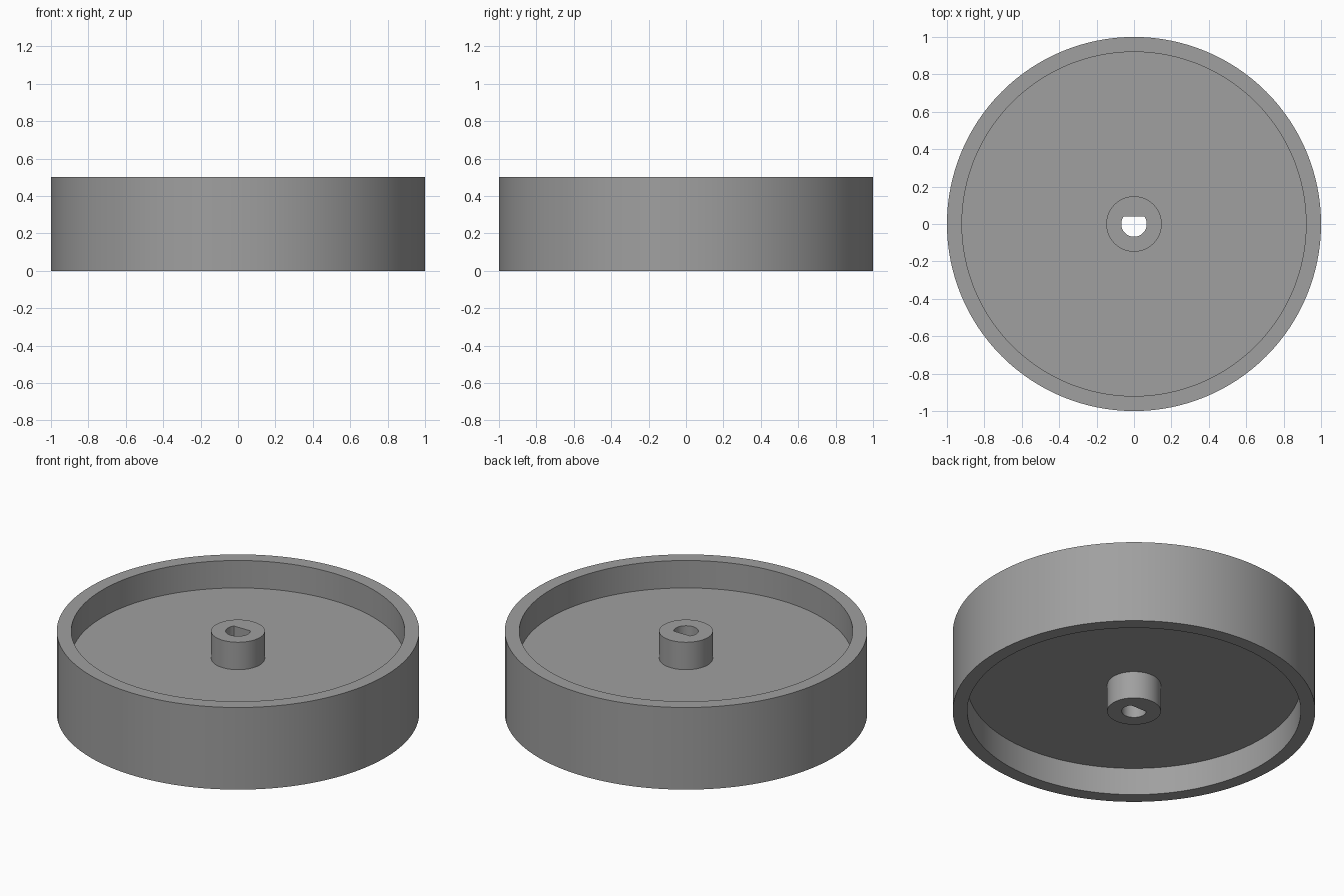
import bpy, bmesh, math

if "Cube" in bpy.data.objects:
    bpy.data.objects.remove(bpy.data.objects["Cube"])

SEGMENTS = 128
HEIGHT = 0.5
RIM_R, RIM_INNER_R = 1.0, 0.92
HUB_R, BORE_R, BORE_FLAT_Y = 0.148, 0.068, 0.04
WEB_LOW, WEB_HIGH = 0.167, 0.333

# Closed cross-section (radius, z): bore, hub, recessed web and rim
profile = [
    (BORE_R, 0), (HUB_R, 0), (HUB_R, WEB_LOW), (RIM_INNER_R, WEB_LOW),
    (RIM_INNER_R, 0), (RIM_R, 0), (RIM_R, HEIGHT), (RIM_INNER_R, HEIGHT),
    (RIM_INNER_R, WEB_HIGH), (HUB_R, WEB_HIGH), (HUB_R, HEIGHT), (BORE_R, HEIGHT),
]

bm = bmesh.new()
rings = []
for r, z in profile:
    ring = []
    for i in range(SEGMENTS):
        a = 2 * math.pi * i / SEGMENTS
        x, y = r * math.cos(a), r * math.sin(a)
        if r == BORE_R:
            y = min(y, BORE_FLAT_Y)  # flat side of the D-shaped shaft hole
        ring.append(bm.verts.new((x, y, z)))
    rings.append(ring)

# Skin neighbouring rings, closing the section back to the bore
for k, lower in enumerate(rings):
    upper = rings[(k + 1) % len(rings)]
    for i in range(SEGMENTS):
        j = (i + 1) % SEGMENTS
        bm.faces.new((lower[i], lower[j], upper[j], upper[i]))
bmesh.ops.recalc_face_normals(bm, faces=bm.faces)

mesh = bpy.data.meshes.new("wheel")
bm.to_mesh(mesh)
bm.free()
wheel = bpy.data.objects.new("wheel", mesh)
bpy.context.collection.objects.link(wheel)

# Plain grey material
grey = bpy.data.materials.new("grey")
grey.diffuse_color = (0.35, 0.35, 0.35, 1)
grey.use_nodes = True
grey.node_tree.nodes["Principled BSDF"].inputs["Base Color"].default_value = grey.diffuse_color
mesh.materials.append(grey)

# Smooth curved walls, sharp corners
bpy.context.view_layer.objects.active = wheel
wheel.select_set(True)
bpy.ops.object.shade_smooth_by_angle(angle=math.radians(30))
